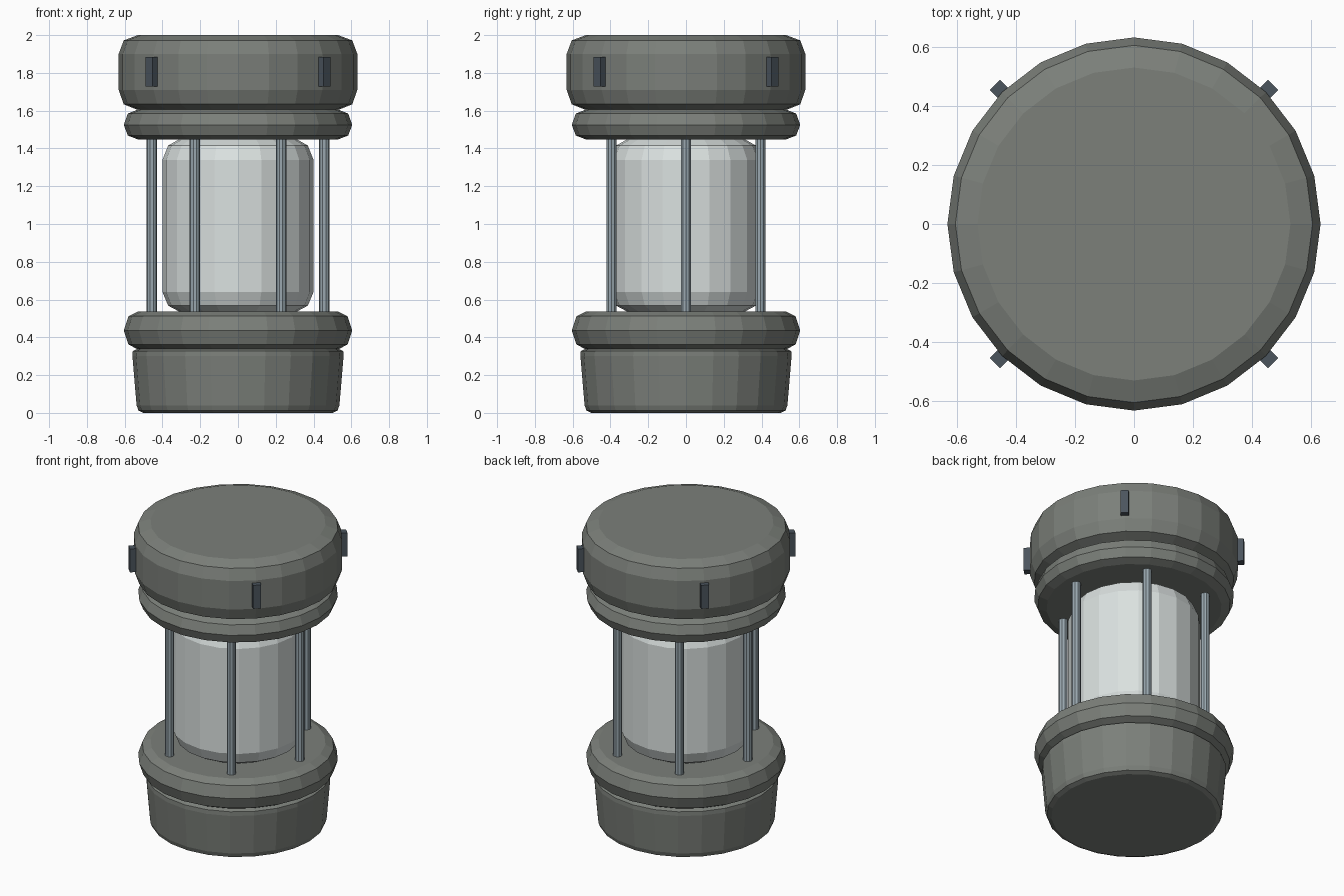
import bpy, bmesh
from math import cos, sin, pi, radians

if "Cube" in bpy.data.objects:
    bpy.data.objects.remove(bpy.data.objects["Cube"])


def material(name, rgb):
    m = bpy.data.materials.new(name)
    m.diffuse_color = (*rgb, 1)
    m.use_nodes = True
    m.node_tree.nodes["Principled BSDF"].inputs["Base Color"].default_value = m.diffuse_color
    return m


METAL = material("dark_metal", (0.20, 0.215, 0.195))
GLASS = material("frosted_glass", (0.70, 0.75, 0.74))
STEEL = material("rod_steel", (0.32, 0.39, 0.43))
CLIP = material("clip_steel", (0.07, 0.09, 0.11))


def finish(bm, name, mat):
    bmesh.ops.recalc_face_normals(bm, faces=bm.faces)
    me = bpy.data.meshes.new(name)
    bm.to_mesh(me)
    bm.free()
    me.materials.append(mat)
    ob = bpy.data.objects.new(name, me)
    bpy.context.collection.objects.link(ob)
    return ob


def turned(name, profile, sides, mat):
    """Closed flat-faced solid turned from (radius, z) points."""
    bm = bmesh.new()
    rings = [[bm.verts.new((r * cos(2 * pi * i / sides), r * sin(2 * pi * i / sides), z))
              for i in range(sides)] for r, z in profile]
    for a, b in zip(rings, rings[1:]):
        for i in range(sides):
            j = (i + 1) % sides
            bm.faces.new((a[i], a[j], b[j], b[i]))
    bm.faces.new(rings[0][::-1])
    bm.faces.new(rings[-1])
    return finish(bm, name, mat)


# Tapered foot
turned("base", [(0.50, 0), (0.527, 0.012), (0.537, 0.04), (0.559, 0.30),
                (0.557, 0.327), (0.53, 0.34)], 24, METAL)

# Rounded collars above and below the glass
turned("lower_collar", [(0.53, 0.336), (0.58, 0.362), (0.605, 0.437),
                        (0.58, 0.512), (0.53, 0.537)], 24, METAL)
turned("upper_collar", [(0.53, 1.448), (0.583, 1.468), (0.605, 1.525),
                        (0.583, 1.585), (0.53, 1.606)], 24, METAL)

# Heavy lid
turned("lid", [(0.53, 1.604), (0.605, 1.634), (0.632, 1.71), (0.632, 1.90),
               (0.605, 1.972), (0.53, 2.0)], 24, METAL)

# Glass cylinder
turned("glass", [(0.30, 0.53), (0.37, 0.568), (0.40, 0.64), (0.40, 1.34),
                 (0.37, 1.415), (0.30, 1.455)], 20, GLASS)

# Six guard rods
for k in range(6):
    a = radians(60 * k)
    rod = turned(f"guard_rod_{k + 1}", [(0.028, 0.50), (0.028, 1.48)], 10, STEEL)
    rod.location = (0.456 * cos(a), 0.456 * sin(a), 0)

# Four clips on the lid
for k in range(4):
    a = radians(45 + 90 * k)
    bm = bmesh.new()
    bmesh.ops.create_cube(bm, size=1)
    bmesh.ops.scale(bm, vec=(0.07, 0.05, 0.156), verts=bm.verts)
    clip = finish(bm, f"lid_clip_{k + 1}", CLIP)
    clip.location = (0.632 * cos(a), 0.632 * sin(a), 1.807)
    clip.rotation_euler.z = a
